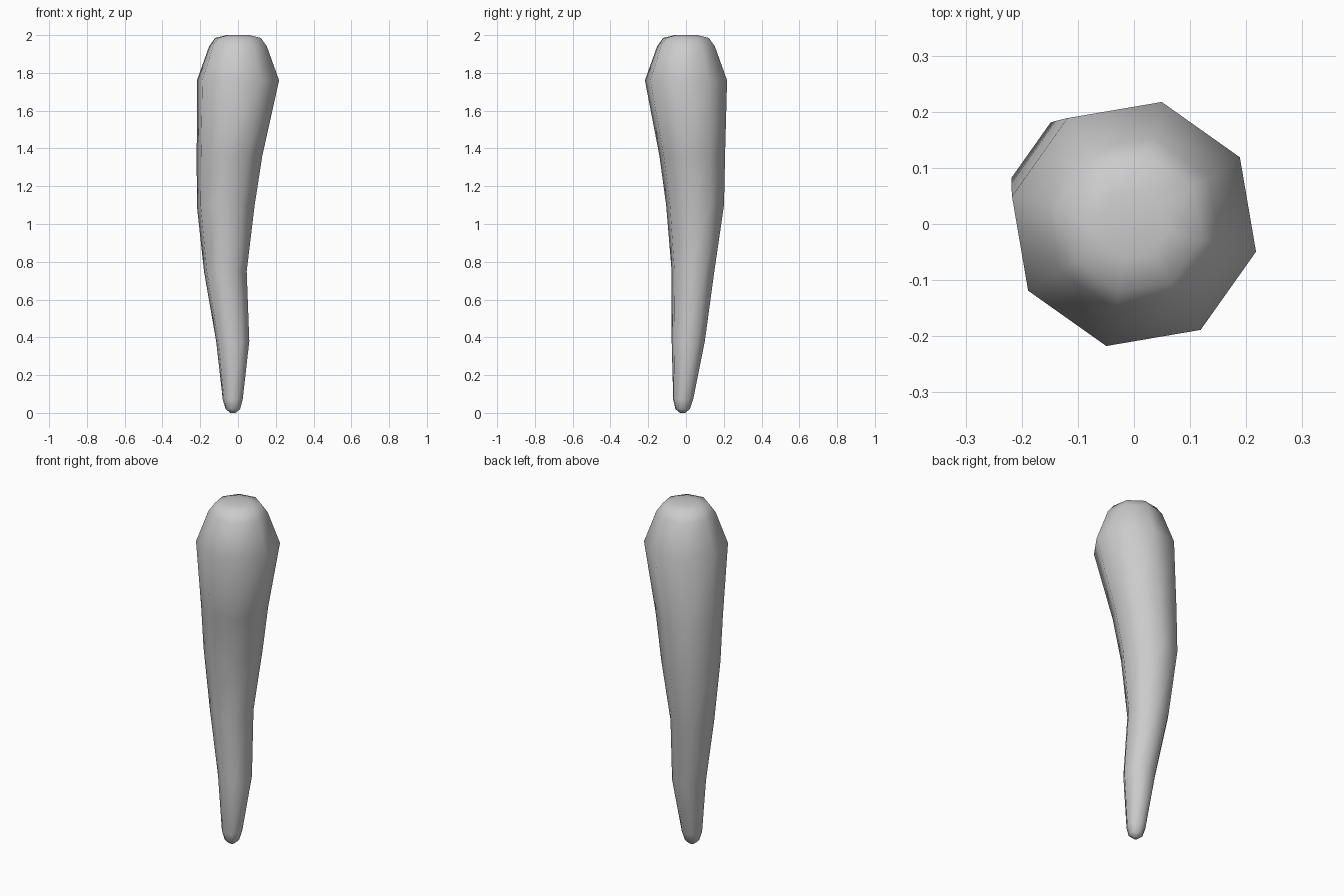
import bpy, bmesh
from math import cos, sin, radians

cube = bpy.data.objects.get("Cube")
if cube:
    bpy.data.objects.remove(cube)

SIDES = 8
TWIST = radians(-12.8)

# Cross-sections from tip to thick end: centre x, centre y, height, radius
SECTIONS = [
    (-0.027, -0.018, 0.00, 0.014),
    (-0.027, -0.018, 0.02, 0.039),
    (-0.028, -0.015, 0.07, 0.054),
    (-0.028, 0.012, 0.38, 0.090),
    (-0.067, 0.037, 0.75, 0.116),
    (-0.065, 0.048, 1.10, 0.157),
    (-0.045, 0.033, 1.36, 0.178),
    (0, 0, 1.76, 0.223),
    (0, 0, 1.94, 0.157),
    (0, 0, 1.985, 0.124),
    (0, 0, 2.00, 0.062),
]

mat = bpy.data.materials.new("light grey")
mat.use_nodes = True
colour = (0.6, 0.6, 0.6, 1)
mat.diffuse_color = colour
mat.node_tree.nodes["Principled BSDF"].inputs["Base Color"].default_value = colour

# Bent, tapering handle lofted through the cross-sections
bm = bmesh.new()
rings = []
for cx, cy, z, r in SECTIONS:
    angles = [TWIST + radians(360) * i / SIDES for i in range(SIDES)]
    rings.append([bm.verts.new((cx + r * cos(a), cy + r * sin(a), z)) for a in angles])
for low, high in zip(rings, rings[1:]):
    for i in range(SIDES):
        j = (i + 1) % SIDES
        bm.faces.new((low[i], low[j], high[j], high[i]))

# End caps
bm.faces.new(rings[0][::-1])
bm.faces.new(rings[-1])
for face in bm.faces:
    face.smooth = True

mesh = bpy.data.meshes.new("tapered_handle")
bm.to_mesh(mesh)
bm.free()
mesh.materials.append(mat)
handle = bpy.data.objects.new("tapered_handle", mesh)
bpy.context.collection.objects.link(handle)
